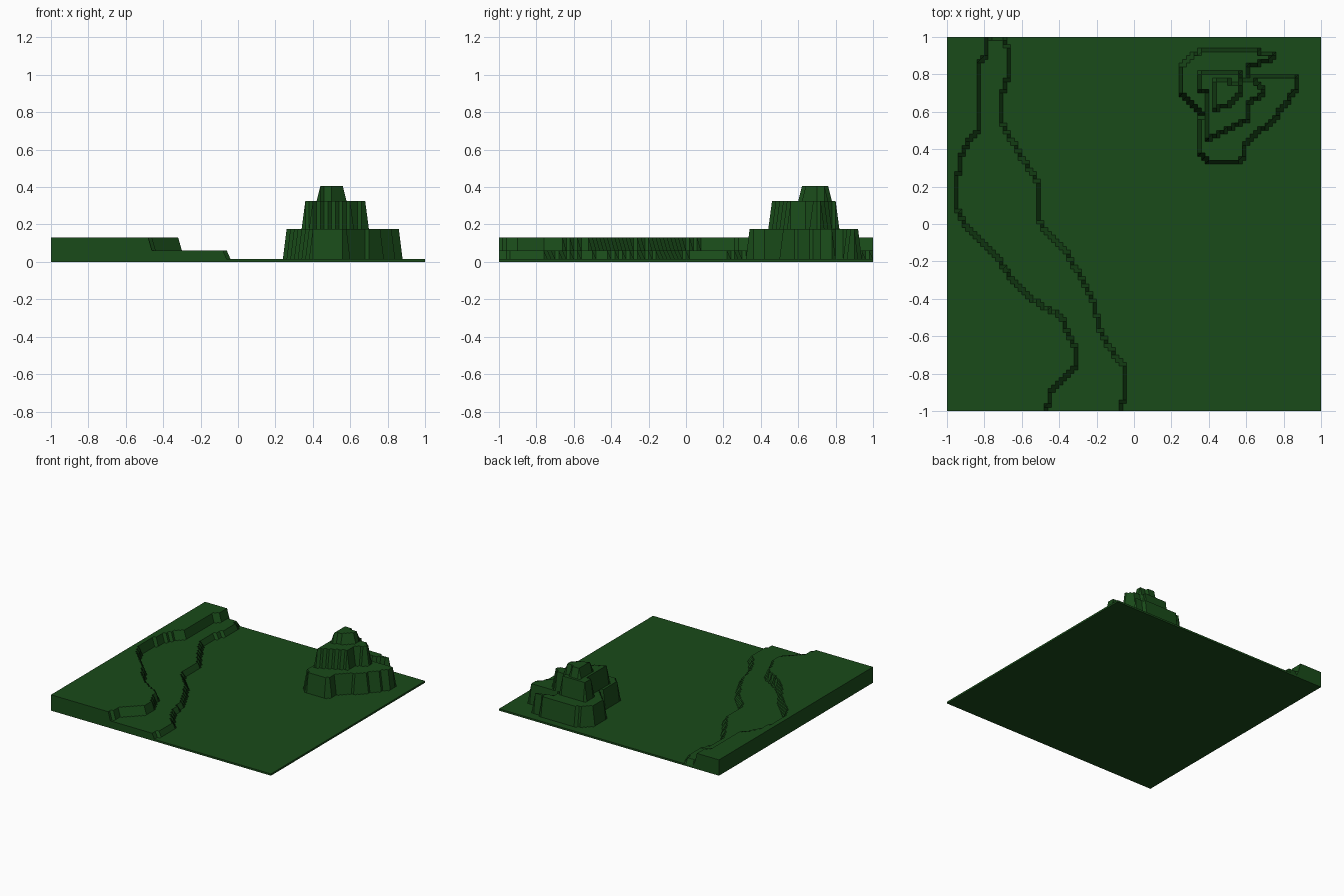
import bpy, bmesh

CELLS = 100      # the ground is a stepped height field on a 100 x 100 grid
BASE_TOP = 0.015

# Terrace edges on the left, back to front
upper_bank = [(-.79, 1.1), (-.79, .91), (-.82, .87), (-.82, .70), (-.835, .68),
              (-.835, .49), (-.88, .44), (-.925, .37), (-.945, .23), (-.945, .07),
              (-.89, -.02), (-.82, -.10), (-.72, -.20), (-.60, -.36), (-.50, -.43),
              (-.385, -.50), (-.35, -.59), (-.315, -.65), (-.315, -.77),
              (-.385, -.84), (-.455, -.90), (-.47, -1.1)]
lower_bank = [(-.77, 1.1), (-.76, .995), (-.70, .98), (-.66, .93), (-.66, .81),
              (-.69, .75), (-.71, .69), (-.71, .56), (-.675, .48), (-.61, .37),
              (-.52, .24), (-.515, .02), (-.45, -.06), (-.37, -.14), (-.29, -.27),
              (-.225, -.39), (-.19, -.54), (-.155, -.63), (-.09, -.715),
              (-.042, -.77), (-.042, -.90), (-.07, -.98), (-.07, -1.1)]
corners = [(-1.1, -1.1), (-1.1, 1.1)]

# Hill tier outlines, clockwise from the back left
hill_low = [(.375, .935), (.65, .935), (.67, .91), (.755, .91), (.72, .87), (.61, .85),
            (.61, .795), (.875, .795), (.87, .73), (.81, .64), (.74, .55), (.66, .49),
            (.595, .43), (.59, .355), (.54, .32), (.42, .32), (.365, .36), (.34, .43),
            (.34, .53), (.365, .59), (.31, .63), (.258, .69), (.258, .84), (.30, .89)]
hill_mid = [(.355, .815), (.56, .815), (.57, .78), (.65, .76), (.695, .72), (.68, .69),
            (.62, .65), (.60, .56), (.52, .51), (.395, .455), (.395, .57), (.385, .70),
            (.355, .72)]
hill_top = [(.433, .775), (.48, .765), (.57, .75), (.57, .69), (.50, .63), (.433, .615)]

levels = [(lower_bank + corners, 0.06), (upper_bank + corners, 0.13),
          (hill_low, 0.175), (hill_mid, 0.325), (hill_top, 0.405)]


def inside(x, y, outline):
    hit = False
    for (x1, y1), (x2, y2) in zip(outline, outline[1:] + outline[:1]):
        if (y1 > y) != (y2 > y) and x < x1 + (y - y1) * (x2 - x1) / (y2 - y1):
            hit = not hit
    return hit


# Ground surface, raised to the highest level that covers each point
bm = bmesh.new()
bmesh.ops.create_grid(bm, x_segments=CELLS, y_segments=CELLS, size=1)
for v in bm.verts:
    x, y = v.co.x, v.co.y
    v.co.z = max([BASE_TOP] + [h for outline, h in levels if inside(x, y, outline)])

# Side walls and underside
rim = [e for e in bm.edges if e.is_boundary]
skirt = bmesh.ops.extrude_edge_only(bm, edges=rim)["geom"]
for v in skirt:
    if isinstance(v, bmesh.types.BMVert):
        v.co.z = 0
bmesh.ops.edgeloop_fill(bm, edges=[e for e in bm.edges if e.is_boundary])
bmesh.ops.recalc_face_normals(bm, faces=bm.faces)

mesh = bpy.data.meshes.new("terrain")
bm.to_mesh(mesh)
bm.free()
terrain = bpy.data.objects.new("terrain", mesh)
bpy.context.collection.objects.link(terrain)

# Dark grass green
grass = bpy.data.materials.new("grass")
grass.diffuse_color = (0.01, 0.07, 0.01, 1)
mesh.materials.append(grass)
